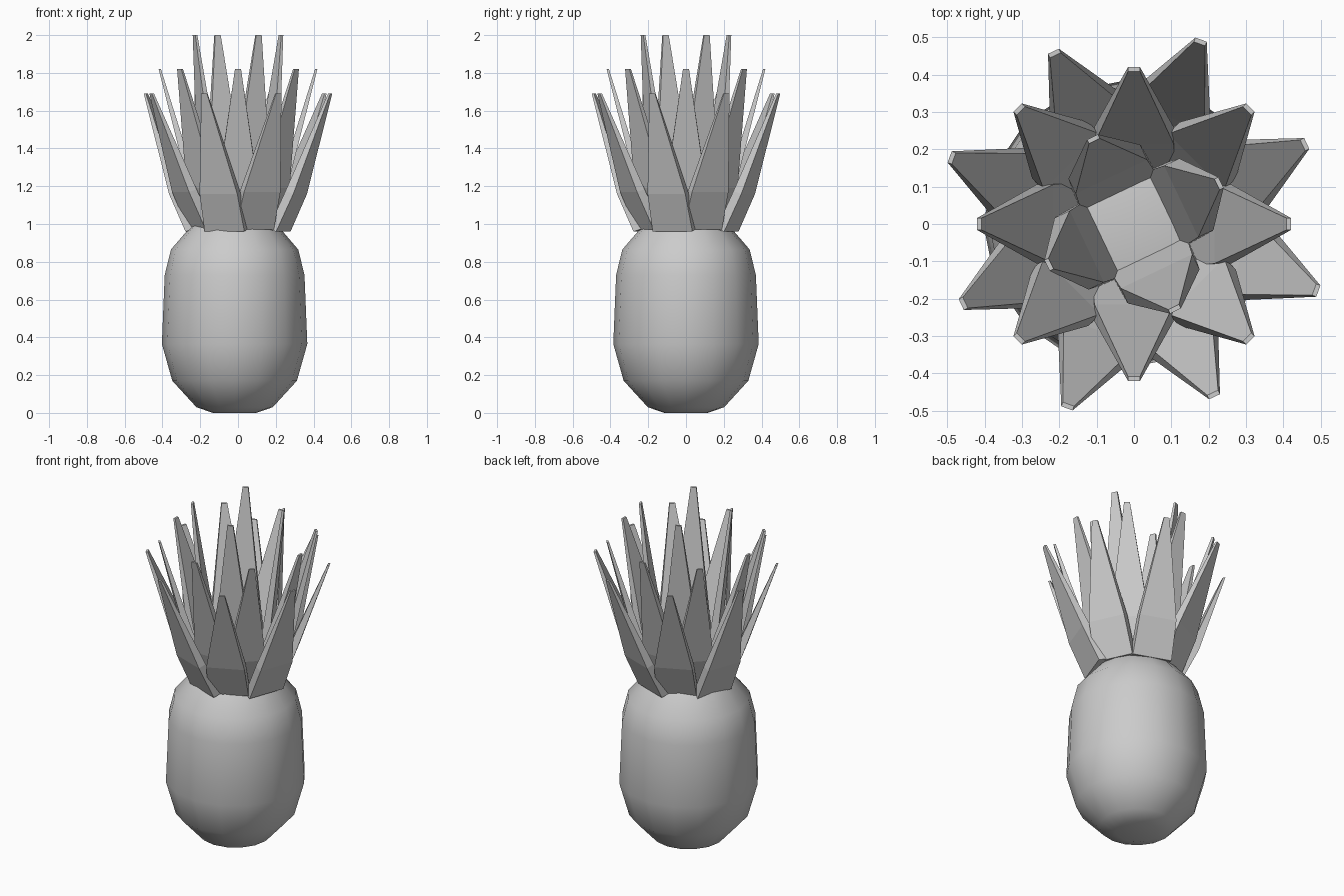
import bpy, bmesh
from math import radians, cos, sin, tau
from mathutils import Vector

if "Cube" in bpy.data.objects:
    bpy.data.objects.remove(bpy.data.objects["Cube"])


def make_object(name, bm):
    bmesh.ops.recalc_face_normals(bm, faces=bm.faces)
    mesh = bpy.data.meshes.new(name)
    bm.to_mesh(mesh)
    bm.free()
    obj = bpy.data.objects.new(name, mesh)
    bpy.context.collection.objects.link(obj)
    return obj


# Fruit body: 16-sided lathe of a barrel profile (radius, height)
profile = [(.115, 0), (.202, .03), (.33, .17), (.385, .365), (.37, .73),
           (.337, .865), (.225, .995), (.12, 1.02)]
sides = 16
bm = bmesh.new()
rings = [[bm.verts.new((r * cos(tau * i / sides) - .018, r * sin(tau * i / sides), z))
          for i in range(sides)] for r, z in profile]
for a, b in zip(rings, rings[1:]):
    for i in range(sides):
        j = (i + 1) % sides
        bm.faces.new((a[i], a[j], b[j], b[i]))
bm.faces.new(rings[0][::-1])
bm.faces.new(rings[-1])
body = make_object("fruit_body", bm)
bpy.context.view_layer.objects.active = body
body.select_set(True)
bpy.ops.object.shade_smooth_by_angle(angle=radians(35))
body.select_set(False)


# One thick pointed leaf: sections of (outer radius, side shift, height, half width, thickness)
def add_leaf(bm, angle, sections):
    out = Vector((cos(angle), sin(angle), 0))
    side = Vector((-sin(angle), cos(angle), 0))
    loops = []
    for r, shift, z, w, t in sections:
        lift = Vector((0, 0, t * .3))
        loops.append([bm.verts.new(p) for p in (
            out * r + side * (shift - w) + Vector((0, 0, z)),
            out * r + side * (shift + w) + Vector((0, 0, z)),
            out * (r - t) + side * (shift + w) + Vector((0, 0, z)) + lift * (z < 1.5),
            out * (r - t) + side * (shift - w) + Vector((0, 0, z)) + lift * (z < 1.5))])
    for a, b in zip(loops, loops[1:]):
        for i in range(4):
            j = (i + 1) % 4
            bm.faces.new((a[i], a[j], b[j], b[i]))
    bm.faces.new(loops[0][::-1])
    bm.faces.new(loops[-1])


# Crown: five sets of four leaves
# name, angle, radii at base / bend / tip, base, bend and tip heights, side shift
leaf_sets = [
    ("outer_leaves_a", -20, (.25, .345, .525), (.96, 1.16, 1.69), .015),
    ("outer_leaves_b", 25, (.235, .33, .51), (.97, 1.17, 1.69), -.012),
    ("middle_leaves_a", 45, (.195, .28, .44), (.98, 1.19, 1.82), 0),
    ("middle_leaves_b", 0, (.18, .26, .42), (.98, 1.19, 1.82), 0),
    ("inner_leaves", 25.5, (.135, .185, .258), (.99, 1.21, 2.0), 0),
]
for name, start, radii, heights, shift in leaf_sets:
    bm = bmesh.new()
    sections = list(zip(radii, (shift, shift, 0), heights,
                        (.112, .106, .016), (.045, .045, .012)))
    for k in range(4):
        add_leaf(bm, radians(start + 90 * k), sections)
    make_object(name, bm)
